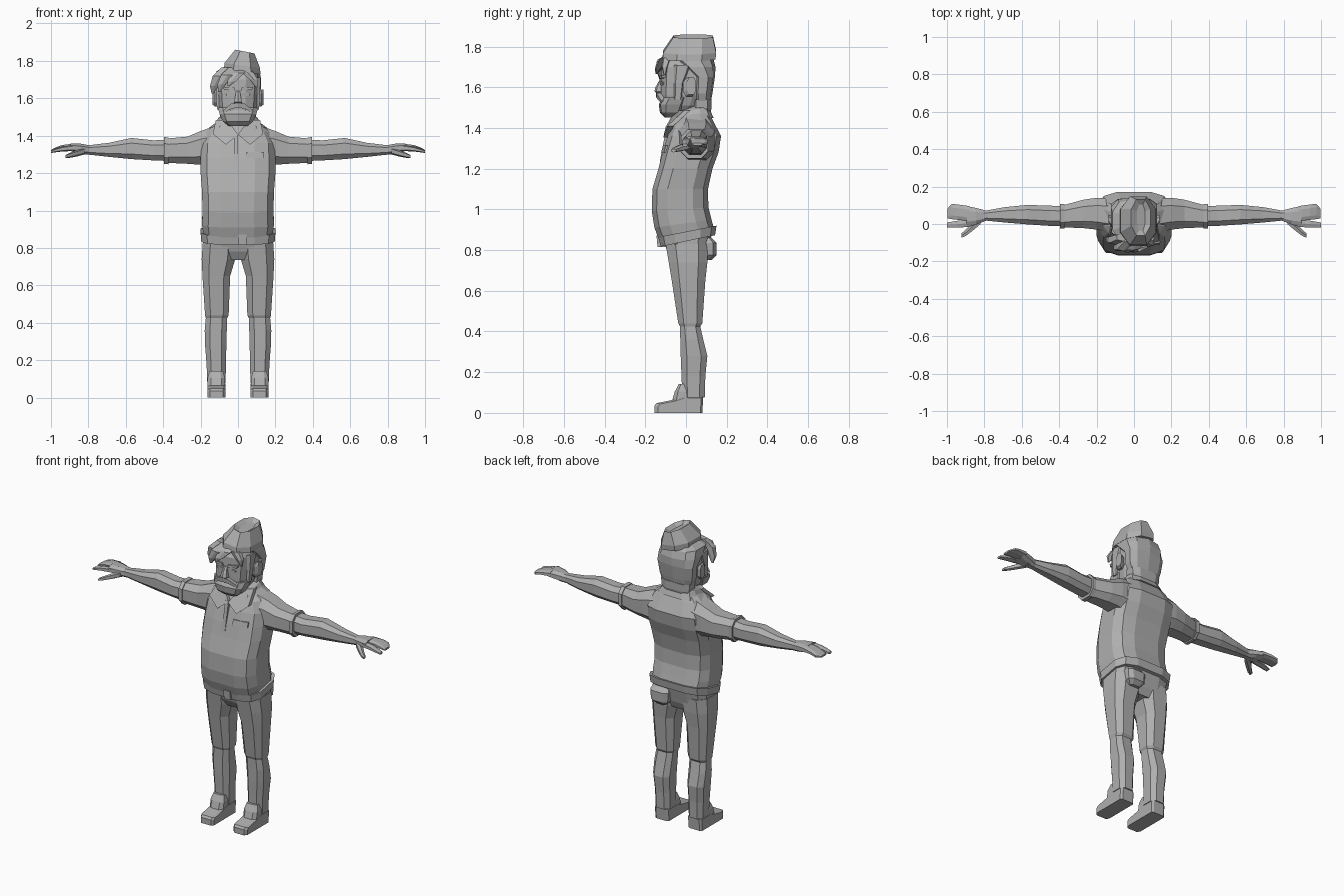
import bpy, bmesh, math
from mathutils import Vector

grey = bpy.data.materials.new("plain grey")
grey.diffuse_color = (0.43, 0.43, 0.43, 1)


def make(name, verts, faces, mirror=False):
    bm = bmesh.new()
    vs = [bm.verts.new(v) for v in verts]
    for f in faces:
        bm.faces.new([vs[i] for i in f])
    if mirror:
        geo = bmesh.ops.duplicate(bm, geom=bm.verts[:] + bm.edges[:] + bm.faces[:])["geom"]
        for v in geo:
            if isinstance(v, bmesh.types.BMVert):
                v.co.x *= -1
    bmesh.ops.recalc_face_normals(bm, faces=bm.faces[:])
    me = bpy.data.meshes.new(name)
    bm.to_mesh(me)
    bm.free()
    me.materials.append(grey)
    ob = bpy.data.objects.new(name, me)
    bpy.context.collection.objects.link(ob)
    return ob


def loft(name, rings, mirror=False):
    """Skin a list of equal-length closed rings and cap both ends."""
    n = len(rings[0])
    verts = [p for r in rings for p in r]
    faces = [(k * n + i, k * n + (i + 1) % n, (k + 1) * n + (i + 1) % n, (k + 1) * n + i)
             for k in range(len(rings) - 1) for i in range(n)]
    faces += [tuple(range(n)), tuple(range((len(rings) - 1) * n, len(rings) * n))]
    return make(name, verts, faces, mirror)


def outline(n, power):
    """Rounded-square outline that fills -1..1 in both directions."""
    pts = []
    for i in range(n):
        a = (i + 0.5) * math.tau / n
        pts.append([math.copysign(abs(f(a)) ** power, f(a)) for f in (math.cos, math.sin)])
    mx, my = max(p[0] for p in pts), max(p[1] for p in pts)
    return [(u / mx, v / my) for u, v in pts]


def level(z, x0, x1, y0, y1, n=12, power=0.6, tilt=0.0, roll=0.0):
    """Horizontal ring; tilt raises the back, roll raises +x."""
    return [((x0 + x1) / 2 + u * (x1 - x0) / 2, (y0 + y1) / 2 + v * (y1 - y0) / 2,
             z + tilt * v + roll * u) for u, v in outline(n, power)]


def across(x, z0, z1, y0, y1, n=8, power=0.75):
    """Upright ring facing along x."""
    return [(x, (y0 + y1) / 2 + u * (y1 - y0) / 2, (z0 + z1) / 2 + v * (z1 - z0) / 2)
            for u, v in outline(n, power)]


def plate(name, pts, depth, mirror=False):
    """Polygon thickened backwards along y."""
    return loft(name, [pts, [(x, y + depth, z) for x, y, z in pts]], mirror)


# Shirt body with belly and rounded back
loft("shirt", [level(z, -w, w, f, b, tilt=t) for z, w, f, b, t in [
    (0.885, .185, -.135, .135, .03), (0.93, .192, -.155, .125, .02),
    (1.00, .19, -.168, .11, .01), (1.10, .192, -.165, .108, 0),
    (1.20, .20, -.135, .13, 0), (1.28, .20, -.115, .16, 0),
    (1.36, .195, -.09, .172, 0), (1.43, .165, -.065, .13, .012),
    (1.475, .10, -.05, .10, .02)]])
# Sleeves, cuffs and bare arms
loft("sleeves", [across(*s) for s in [
    (.10, 1.22, 1.46, -.05, .14), (.20, 1.245, 1.425, -.03, .14),
    (.27, 1.25, 1.395, -.022, .13), (.38, 1.255, 1.385, -.018, .10)]], True)
loft("sleeve_cuffs", [across(*s) for s in [
    (.372, 1.247, 1.39, -.025, .108), (.395, 1.25, 1.393, -.025, .108)]], True)
loft("forearms", [across(*s) for s in [
    (.37, 1.265, 1.38, -.01, .095), (.45, 1.268, 1.375, -.01, .098),
    (.57, 1.275, 1.388, -.002, .102), (.69, 1.287, 1.362, .008, .09),
    (.79, 1.298, 1.35, .018, .072), (.83, 1.30, 1.352, .008, .078)]], True)
# Hands: palm, index finger, finger group, thumb
loft("palms", [across(*s) for s in [
    (.80, 1.30, 1.35, .014, .074), (.845, 1.305, 1.358, -.004, .086),
    (.895, 1.318, 1.358, -.014, .096)]], True)
loft("index_fingers", [across(*s, n=6) for s in [
    (.875, 1.318, 1.352, -.014, .026), (.94, 1.316, 1.342, -.02, .018),
    (1.0, 1.308, 1.322, -.018, .008)]], True)
loft("fingers", [across(*s) for s in [
    (.88, 1.322, 1.358, .016, .096), (.94, 1.322, 1.35, .022, .104),
    (.975, 1.317, 1.338, .026, .108), (.997, 1.314, 1.326, .03, .082)]], True)
loft("thumbs", [across(*s, n=6) for s in [
    (.82, 1.30, 1.335, .0, .04), (.865, 1.288, 1.322, -.038, .008),
    (.90, 1.282, 1.308, -.064, -.03), (.922, 1.28, 1.297, -.073, -.05)]], True)

# Collar flaps, collar band and neck
plate("collar_flaps", [(.0, -.10, 1.405), (.065, -.112, 1.352), (.135, -.092, 1.41),
                       (.118, -.01, 1.485), (.055, -.055, 1.485)], .03, True)
loft("collar_band", [level(1.43, -.135, .135, -.075, .135, tilt=.02),
                     level(1.485, -.105, .105, -.055, .11, tilt=.025),
                     level(1.50, -.075, .075, -.05, .095, tilt=.025)])
loft("neck", [level(1.40, -.07, .07, -.045, .08), level(1.56, -.075, .075, -.06, .09)])
# Button strip and chest badge
plate("button_strip", [(-.022, -.129, 1.235), (0, -.129, 1.235),
                       (0, -.095, 1.41), (-.022, -.095, 1.41)], .02)
plate("chest_badge", [(.045, -.122, 1.28), (.14, -.108, 1.28),
                      (.14, -.10, 1.313), (.045, -.114, 1.313)], .03)

# Hips, belt, buckle and back pouch
loft("hips", [level(z, -w, w, f, b, tilt=t) for z, w, f, b, t in [
    (0.735, .10, -.06, .085, 0), (0.78, .185, -.088, .105, .0),
    (0.89, .185, -.115, .135, .025)]])
loft("belt", [level(.845, -.196, .196, -.125, .143, tilt=.028),
              level(.892, -.2, .2, -.135, .15, tilt=.028)])
plate("belt_buckle", [(.0, -.14, .815), (.045, -.14, .815),
                      (.045, -.145, .872), (.0, -.145, .872)], .04)
loft("back_pouch", [level(z, x0, x1, .07, b, n=8) for z, x0, x1, b in [
    (.75, .06, .125, .125), (.775, .035, .15, .15), (.835, .03, .155, .15),
    (.862, .04, .145, .125)]])

# Trouser legs with a step at the knee
loft("trouser_legs", [level(*r, n=8, power=.7) for r in [
    (.83, .008, .188, -.10, .11), (.74, .015, .194, -.085, .105),
    (.65, .042, .19, -.07, .095), (.44, .05, .176, -.038, .08),
    (.425, .058, .172, -.03, .07), (.36, .06, .178, -.028, .085),
    (.28, .062, .176, -.026, .105), (.18, .065, .168, -.022, .095),
    (.075, .066, .164, -.018, .092)]], True)
# Shoes: side profile swept across the foot, plus tongue
side = [(-.155, 0), (.08, 0), (.085, .08), (-.01, .08), (-.055, .066), (-.145, .048), (-.155, .035)]
loft("shoes", [[(x, y * k + .0, z * h) for y, z in side] for x, k, h in [
    (.068, .9, .9), (.08, 1, 1), (.15, 1, 1), (.163, .88, .9)]], True)
loft("shoe_tongues", [level(*r, n=8) for r in [
    (.055, .07, .162, -.07, .03), (.105, .07, .162, -.055, .02),
    (.142, .08, .152, -.035, .015)]], True)

# Head, beard and moustache
loft("head", [level(z, -w, w, f, b, power=.75) for z, w, f, b in [
    (1.47, .06, -.095, .02), (1.51, .09, -.118, .08), (1.56, .105, -.122, .105),
    (1.63, .11, -.122, .125), (1.70, .112, -.12, .135), (1.745, .10, -.09, .12),
    (1.77, .06, -.05, .09)]])
loft("beard", [level(z, -w, w, f, b, n=10) for z, w, f, b in [
    (1.452, .05, -.105, -.03), (1.475, .08, -.128, -.01), (1.515, .098, -.134, .01),
    (1.55, .108, -.115, .02)]])
plate("moustache", [(0, -.147, 1.575), (.035, -.146, 1.572), (.082, -.122, 1.535),
                    (.075, -.122, 1.522), (.035, -.143, 1.545), (0, -.147, 1.55)], .03, True)
# Nose, brows, eyes and ears
loft("nose", [level(z, -w, w, f, -.10, n=6) for z, w, f in [
    (1.568, .014, -.14), (1.58, .022, -.155), (1.60, .017, -.15), (1.64, .01, -.128)]])
plate("brows", [(.014, -.13, 1.64), (.075, -.122, 1.645), (.08, -.12, 1.66),
                (.02, -.131, 1.657)], .03, True)
plate("eyes", [(.022, -.125, 1.612), (.06, -.119, 1.612), (.066, -.117, 1.622),
               (.045, -.123, 1.632), (.022, -.125, 1.626)], .01, True)
loft("ears", [across(x, z0, z1, y0, y1) for x, z0, z1, y0, y1 in [
    (.09, 1.56, 1.635, -.015, .035), (.122, 1.555, 1.645, -.015, .045),
    (.135, 1.565, 1.648, .005, .05)]], True)

# Hair: crown and back, nape, sideburns, swept fringe
loft("hair", [level(z, -w, w, f, .145 - d, n=10, power=.75) for z, w, f, d in [
    (1.52, .095, .04, .025), (1.57, .113, .03, .015), (1.65, .122, .03, .003),
    (1.70, .124, -.04, 0), (1.745, .115, -.10, .012), (1.775, .06, -.06, .05)]])
loft("nape_hair", [level(z, -w, w, f, b, n=8) for z, w, f, b in [
    (1.465, .07, .08, .118), (1.495, .095, .03, .125), (1.54, .10, .03, .125)]])
loft("sideburns", [level(z, .085, x, -.06, b, n=6) for z, x, b in [
    (1.54, .112, -.02), (1.62, .118, -.01), (1.71, .12, .03)]], True)


def lock(name, path):
    loft(name, [level(z, x - r, x + r, y - r * .7, y + r * .7, n=6) for x, y, z, r in path])


lock("fringe_outer", [(-.135, -.07, 1.625, .006), (-.128, -.08, 1.665, .022),
                      (-.10, -.085, 1.72, .035), (-.06, -.07, 1.765, .03)])
lock("fringe_middle", [(-.10, -.125, 1.635, .006), (-.088, -.128, 1.675, .022),
                       (-.055, -.12, 1.725, .036), (-.02, -.08, 1.765, .03)])
lock("fringe_inner", [(-.05, -.145, 1.665, .005), (-.035, -.138, 1.69, .022),
                      (.0, -.115, 1.735, .035), (.02, -.07, 1.765, .03)])
lock("fringe_side", [(.10, -.105, 1.66, .005), (.085, -.105, 1.70, .022),
                     (.05, -.095, 1.74, .032), (.03, -.06, 1.765, .03)])

# Folded cap worn at an angle, with a creased top
cap = [level(1.742, -.075, .12, -.115, .145, n=8, power=.85, roll=-.014),
       level(1.775, -.072, .118, -.112, .148, n=8, power=.85, roll=-.014),
       level(1.85, -.015, .088, -.062, .132, n=8, power=.9, roll=-.01),
       level(1.832, .015, .06, -.035, .105, n=8, power=.9, roll=-.008)]
loft("cap", cap)
